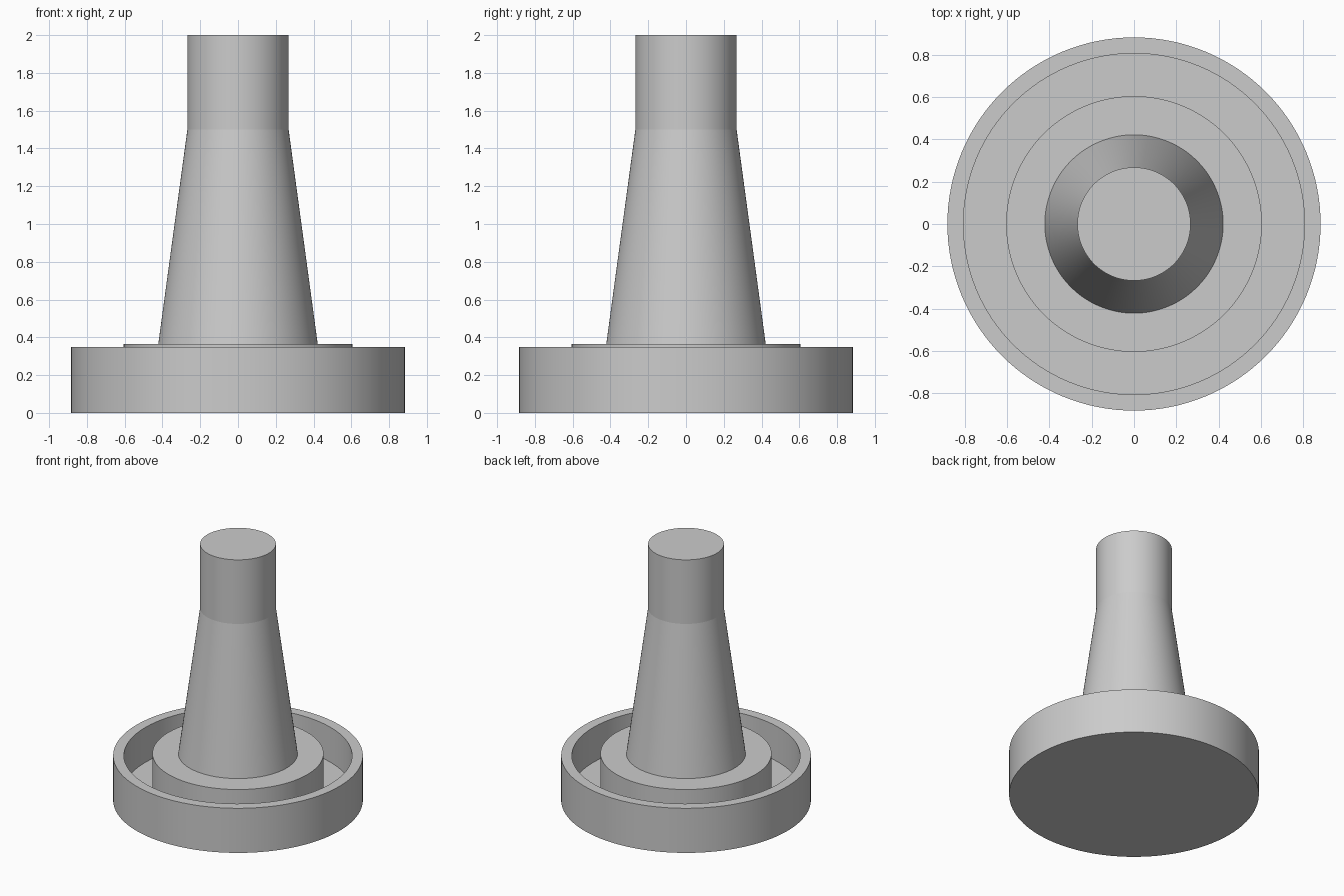
import bpy
import bmesh
import math

SEGMENTS = 128

cube = bpy.data.objects.get("Cube")
if cube:
    bpy.data.objects.remove(cube, do_unlink=True)

# Single plain grey
grey = bpy.data.materials.new("plain_grey")
grey.use_nodes = True
color = (0.6, 0.6, 0.6, 1.0)
grey.diffuse_color = color
grey.node_tree.nodes["Principled BSDF"].inputs["Base Color"].default_value = color


def lathe(name, profile):
    """Revolve a (radius, height) profile about the z axis."""
    bm = bmesh.new()
    verts = [bm.verts.new((r, 0, z)) for r, z in profile]
    edges = [bm.edges.new(pair) for pair in zip(verts, verts[1:])]
    bmesh.ops.spin(bm, geom=verts + edges, cent=(0, 0, 0), axis=(0, 0, 1),
                   angle=math.tau, steps=SEGMENTS, use_merge=True)
    bmesh.ops.remove_doubles(bm, verts=bm.verts[:], dist=1e-5)
    # Profiles run upward along the outside, so normals must face outward
    bmesh.ops.recalc_face_normals(bm, faces=bm.faces[:])
    top = max(bm.faces, key=lambda f: f.calc_center_median().z)
    if top.normal.z < 0:
        bmesh.ops.reverse_faces(bm, faces=bm.faces[:])
    mesh = bpy.data.meshes.new(name)
    bm.to_mesh(mesh)
    bm.free()
    mesh.materials.append(grey)
    obj = bpy.data.objects.new(name, mesh)
    bpy.context.collection.objects.link(obj)
    bpy.ops.object.select_all(action="DESELECT")
    obj.select_set(True)
    bpy.context.view_layer.objects.active = obj
    bpy.ops.object.shade_smooth_by_angle(angle=math.radians(5))
    return obj


# Dish with a raised rim, a ring groove and a central boss
stem_foot = (0.422, 0.365)
lathe("base_dish", [(0, 0), (0.883, 0), (0.883, 0.348), (0.807, 0.348),
                    (0.807, 0.075), (0.605, 0.075), (0.605, 0.365), stem_foot])

# Tapered stem ending in a straight, closed cylinder
lathe("stem", [stem_foot, (0.268, 1.5), (0.268, 2.0), (0, 2.0)])
